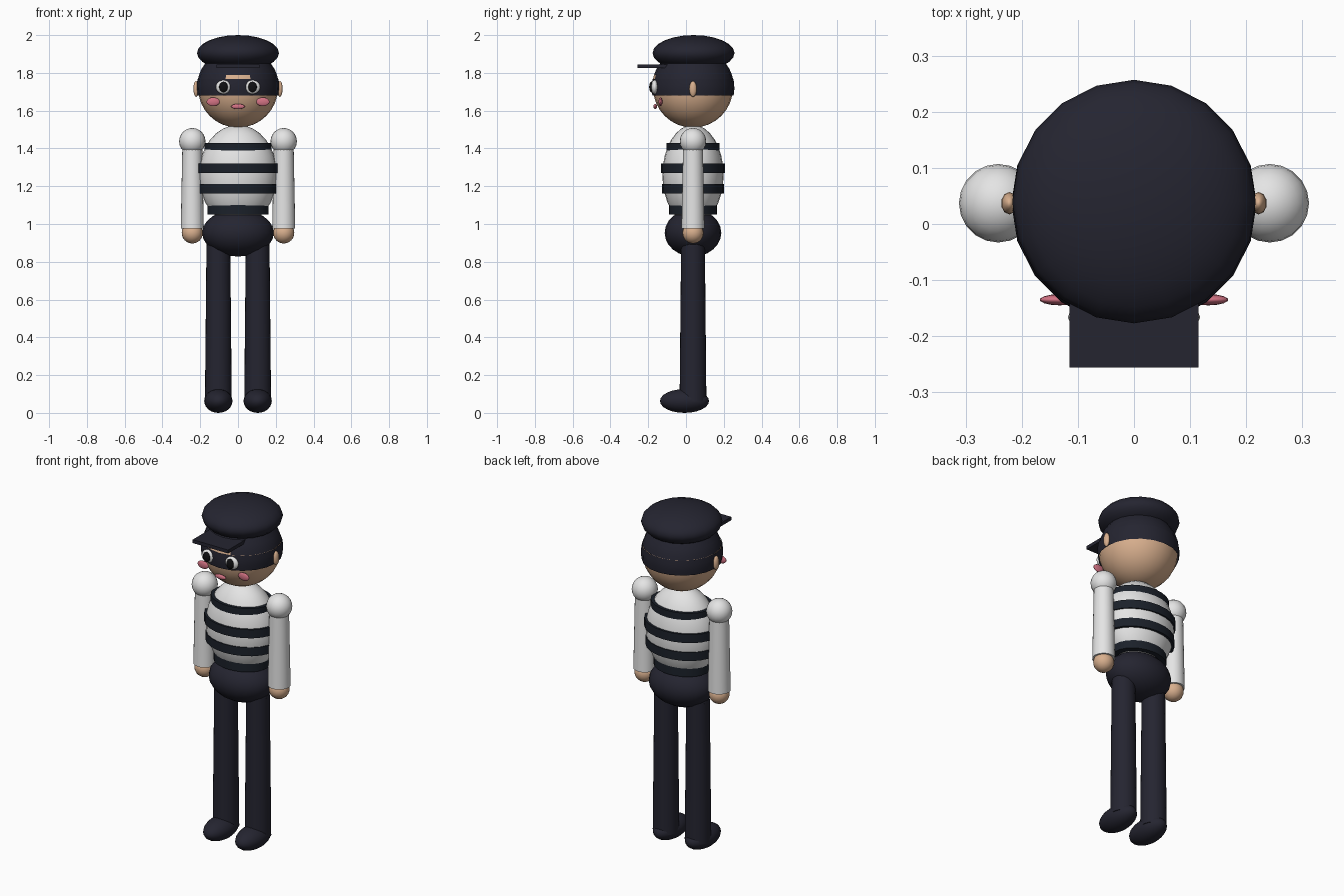
import bpy, bmesh, math

cube = bpy.data.objects.get("Cube")
if cube:
    bpy.data.objects.remove(cube, do_unlink=True)


def material(name, r, g, b):
    m = bpy.data.materials.new(name)
    m.use_nodes = True
    m.diffuse_color = (r, g, b, 1)
    bsdf = next(n for n in m.node_tree.nodes if n.type == 'BSDF_PRINCIPLED')
    bsdf.inputs["Base Color"].default_value = (r, g, b, 1)
    return m


NAVY = material("navy cloth", 0.018, 0.018, 0.030)
STRIPE = material("dark stripe", 0.011, 0.015, 0.023)
WHITE = material("white cloth", 0.78, 0.78, 0.78)
SKIN = material("skin", 0.69, 0.43, 0.27)
PINK = material("pink", 0.65, 0.17, 0.23)
BLACK = material("black", 0.005, 0.005, 0.006)

Y = 0.037   # body axis
SEG = 20


def finish(name, mat, smooth=True):
    ob = bpy.context.object
    ob.name = name
    ob.data.materials.append(mat)
    if smooth:
        bpy.ops.object.shade_smooth_by_angle(angle=math.radians(40))
    return ob


def ball(name, loc, radii, mat, seg=SEG, rings=12):
    bpy.ops.mesh.primitive_uv_sphere_add(segments=seg, ring_count=rings, radius=1, location=loc)
    bpy.context.object.scale = radii
    return finish(name, mat)


def tube(name, x, z0, z1, r0, r1, mat, depth=1.0):
    """Upright cylinder or cone frustum, with depth scaling its y radius."""
    bpy.ops.mesh.primitive_cone_add(vertices=24, radius1=r0, radius2=r1, depth=z1 - z0,
                                    location=(x, Y, (z0 + z1) / 2))
    bpy.context.object.scale.y = depth
    return finish(name, mat)


def sphere_band(name, radius, centre_z, heights, mat):
    """Ring cut from a sphere, open at both ends."""
    bm = bmesh.new()
    rings = []
    for z in heights:
        r = math.sqrt(radius ** 2 - (z - centre_z) ** 2)
        rings.append([bm.verts.new((r * math.sin(2 * math.pi * i / SEG),
                                    Y - r * math.cos(2 * math.pi * i / SEG), z))
                      for i in range(SEG)])
    for low, high in zip(rings, rings[1:]):
        for i in range(SEG):
            j = (i + 1) % SEG
            bm.faces.new((low[i], low[j], high[j], high[i]))
    me = bpy.data.meshes.new(name)
    bm.to_mesh(me)
    bm.free()
    ob = bpy.data.objects.new(name, me)
    bpy.context.collection.objects.link(ob)
    bpy.ops.object.select_all(action='DESELECT')
    ob.select_set(True)
    bpy.context.view_layer.objects.active = ob
    return finish(name, mat)


# Head, mask and hair
HEAD_Z = 1.722
ball("head", (0, Y, HEAD_Z), (0.212, 0.212, 0.212), SKIN, 24, 16)
sphere_band("mask", 0.219, HEAD_Z, (1.68, 1.71, 1.74, 1.768), NAVY)
hair = sphere_band("hair", 0.217, HEAD_Z, (1.768, 1.79, 1.82, 1.86), NAVY)
hair.data.materials.append(SKIN)
for face in hair.data.polygons:      # strip of forehead under the cap
    if face.center.z < 1.79 and face.center.y < Y and abs(face.center.x) < 0.05:
        face.material_index = 1

# Cap with a flat visor
ball("cap", (0, Y + 0.003, 1.905), (0.217, 0.217, 0.095), NAVY)
bpy.ops.mesh.primitive_cube_add(size=1, location=(0, -0.156, 1.835))
bpy.context.object.scale = (0.23, 0.2, 0.02)
finish("cap_visor", NAVY, False)

# Mouth
ball("mouth", (0, -0.163, 1.622), (0.037, 0.01, 0.014), PINK, 12, 8)

# Torso, shirt stripes and hips
ball("torso", (0, Y, 1.26), (0.208, 0.162, 0.265), WHITE, 24, 16)
for i, (z, r) in enumerate(((1.405, 0.178), (1.295, 0.215), (1.187, 0.208), (1.075, 0.162))):
    tube(f"shirt_stripe_{i + 1}", 0, z - 0.025, z + 0.025, r, r, STRIPE, 0.79)
ball("hips", (0, Y, 0.953), (0.19, 0.15, 0.125), NAVY)

# Paired parts
for side, s in (("left", 1), ("right", -1)):
    ball(f"{side}_ear", (s * 0.222, Y, 1.715), (0.015, 0.02, 0.042), SKIN, 10, 8)
    ball(f"{side}_eye", (s * 0.077, -0.166, 1.725), (0.041, 0.02, 0.037), WHITE, 16, 10)
    ball(f"{side}_pupil", (s * 0.077, -0.182, 1.725), (0.023, 0.013, 0.029), BLACK, 12, 8)
    ball(f"{side}_cheek", (s * 0.132, -0.135, 1.647), (0.036, 0.01, 0.023), PINK, 14, 8)

    ball(f"{side}_shoulder", (s * 0.242, Y, 1.438), (0.07, 0.07, 0.07), WHITE)
    tube(f"{side}_sleeve", s * 0.242, 0.975, 1.44, 0.061, 0.052, WHITE)
    ball(f"{side}_hand", (s * 0.242, Y, 0.953), (0.056, 0.056, 0.056), SKIN)

    tube(f"{side}_leg", s * 0.104, 0.06, 0.88, 0.071, 0.063, NAVY)
    ball(f"{side}_leg_top", (s * 0.104, Y, 0.88), (0.063, 0.063, 0.063), NAVY)
    ball(f"{side}_foot", (s * 0.104, -0.008, 0.063), (0.075, 0.13, 0.063), NAVY)
